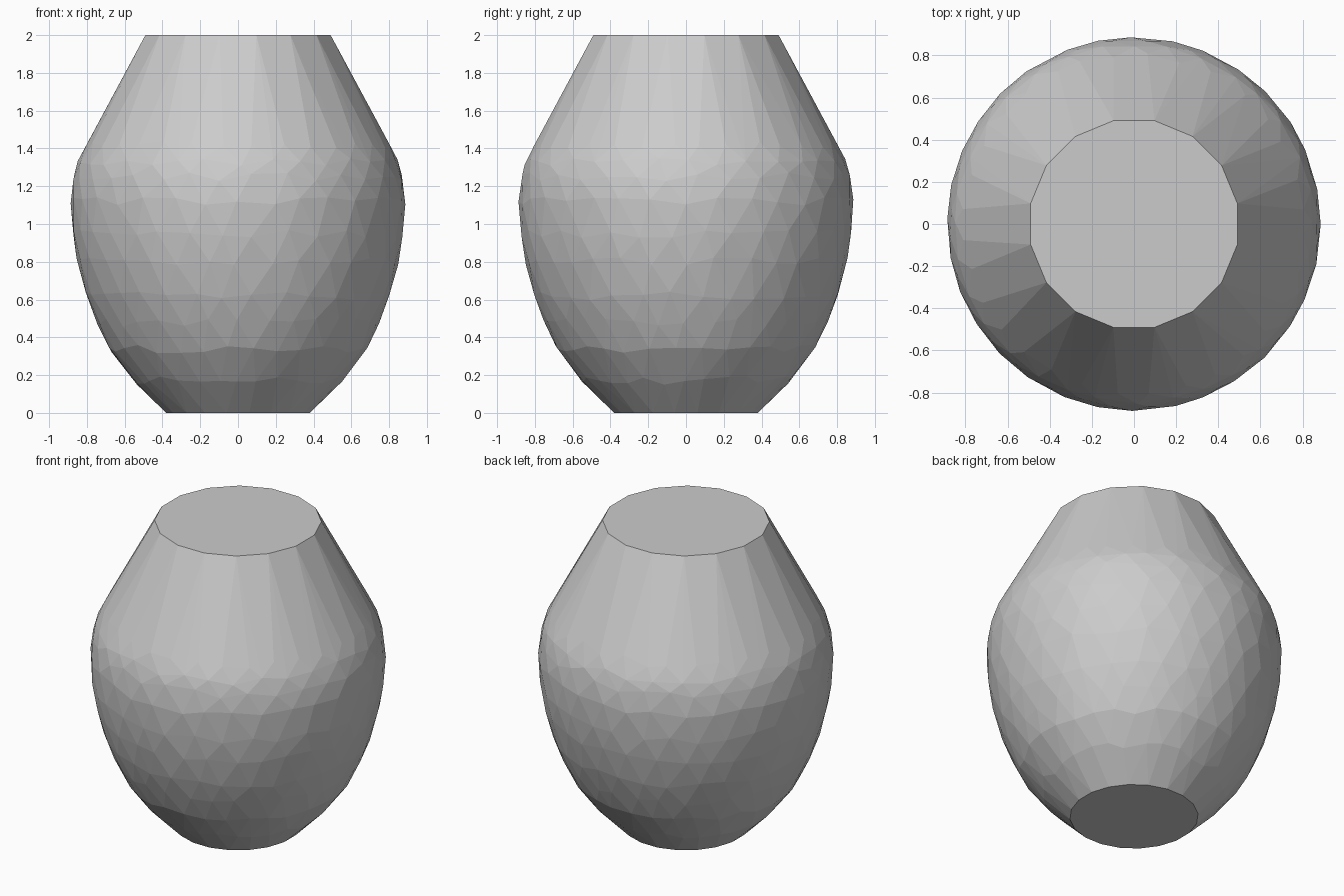
import bpy, bmesh, math, random

if "Cube" in bpy.data.objects:
    bpy.data.objects.remove(bpy.data.objects["Cube"])

random.seed(4)

# Half profile of the jar: (height, radius)
PROFILE = [(0, .385), (.17, .555), (.34, .685), (.48, .75), (.62, .805), (.8, .852),
           (.95, .876), (1.12, .887), (1.25, .872), (1.33, .85), (1.42, .805), (2, .5)]


def radius_at(z):
    for (z0, r0), (z1, r1) in zip(PROFILE, PROFILE[1:]):
        if z <= z1:
            return r0 + (r1 - r0) * (z - z0) / (z1 - z0)
    return PROFILE[-1][1]


def add_ring(bm, z, sides, turn, jitter=0.0):
    for i in range(sides):
        a = math.tau * (i + turn + random.uniform(-jitter, jitter)) / sides
        h = z + random.uniform(-.15, .15) * jitter
        r = radius_at(h)
        bm.verts.new((r * math.cos(a), r * math.sin(a), h))


bm = bmesh.new()

# Flat base and 16-sided flat rim
add_ring(bm, 0, 20, .5)
add_ring(bm, 2, 16, .5)

# Irregular hand-faceted belly: staggered rings
for k, (z, r) in enumerate(PROFILE[1:-1]):
    add_ring(bm, z, 32, .5 * (k % 2), .15)

# Wrap the rings in one closed faceted skin
hull = bmesh.ops.convex_hull(bm, input=bm.verts)
loose = {v for v in hull["geom_interior"] + hull["geom_unused"]
         if isinstance(v, bmesh.types.BMVert) and v.is_valid and not v.link_faces}
bmesh.ops.delete(bm, geom=list(loose), context='VERTS')
bmesh.ops.dissolve_limit(bm, angle_limit=math.radians(1), verts=bm.verts, edges=bm.edges)
bmesh.ops.recalc_face_normals(bm, faces=bm.faces)

mesh = bpy.data.meshes.new("jar_body")
bm.to_mesh(mesh)
bm.free()
bpy.context.collection.objects.link(bpy.data.objects.new("jar_body", mesh))
